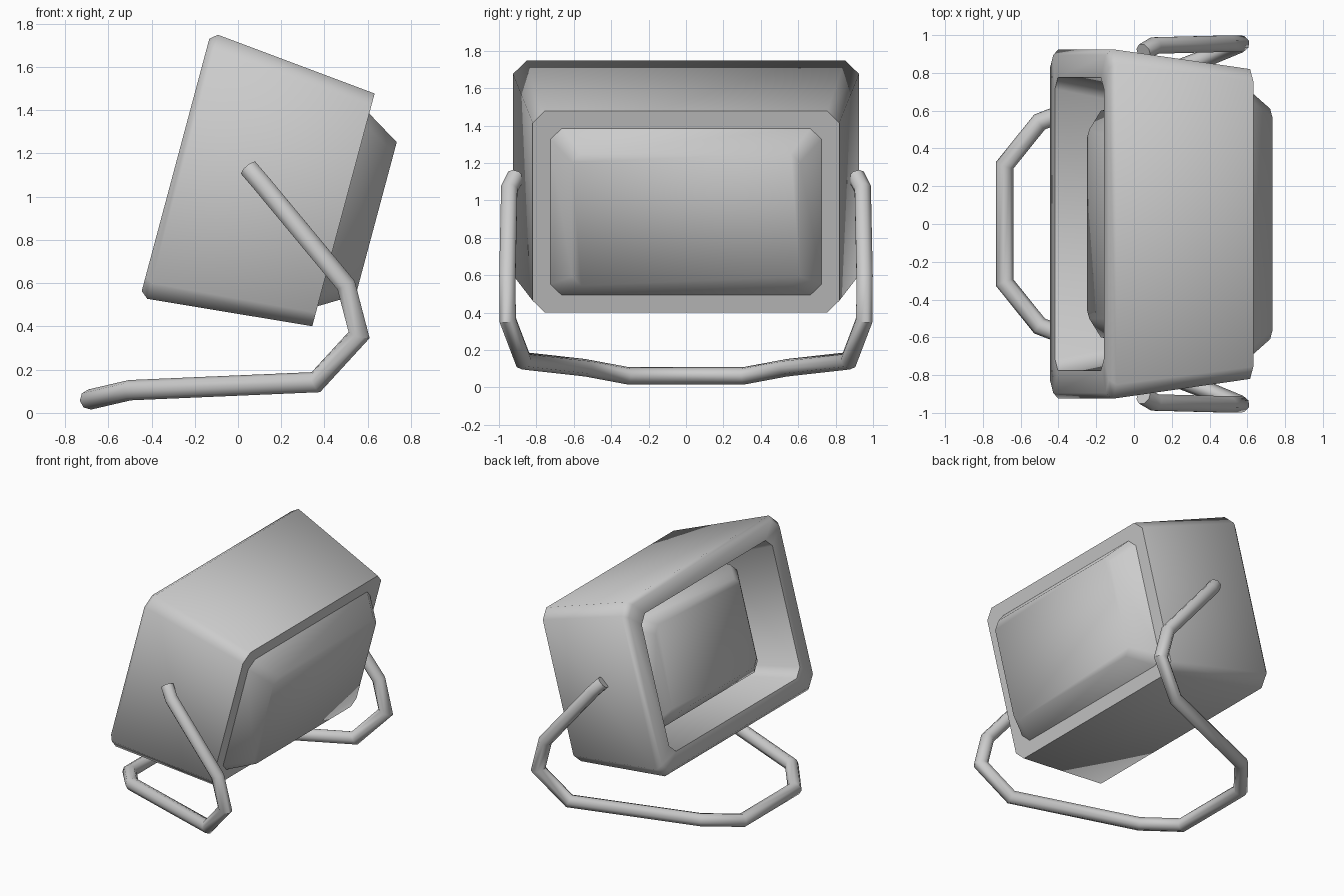
import bpy
import bmesh
import math
from mathutils import Matrix, Vector

cube = bpy.data.objects.get("Cube")
if cube:
    bpy.data.objects.remove(cube, do_unlink=True)

grey = bpy.data.materials.new("light_grey")
grey.use_nodes = True
grey.diffuse_color = (0.6, 0.6, 0.6, 1)
grey.node_tree.nodes["Principled BSDF"].inputs["Base Color"].default_value = (0.6, 0.6, 0.6, 1)

# The lamp head is tilted about the y axis
TILT = Matrix.Rotation(math.radians(15), 4, 'Y')
HEAD_HEIGHT = 1.033


def loft(name, rings, smooth_angle):
    """Skin a list of equal-length rings and cap both ends."""
    bm = bmesh.new()
    loops = [[bm.verts.new(p) for p in ring] for ring in rings]
    count = len(loops[0])
    for lower, upper in zip(loops, loops[1:]):
        for i in range(count):
            j = (i + 1) % count
            bm.faces.new((lower[i], lower[j], upper[j], upper[i]))
    bm.faces.new(loops[0])
    bm.faces.new(loops[-1])
    bmesh.ops.recalc_face_normals(bm, faces=bm.faces)
    mesh = bpy.data.meshes.new(name)
    bm.to_mesh(mesh)
    bm.free()
    mesh.materials.append(grey)
    obj = bpy.data.objects.new(name, mesh)
    bpy.context.collection.objects.link(obj)
    bpy.ops.object.select_all(action='DESELECT')
    obj.select_set(True)
    bpy.context.view_layer.objects.active = obj
    bpy.ops.object.shade_smooth_by_angle(angle=math.radians(smooth_angle))
    return obj


def clipped_rect(depth, half_width, half_height, clip):
    """Rectangle with cut corners, placed along the tilted head axis."""
    w, h, c = half_width, half_height, clip
    quarter = [(w, h - c), (w - c, h)]
    outline = quarter + [(-y, z) for y, z in reversed(quarter)]
    outline += [(-y, -z) for y, z in outline]
    return [TILT @ Vector((depth, y, z + HEAD_HEIGHT)) for y, z in outline]


def head_part(name, sections, smooth_angle):
    loft(name, [clipped_rect(*s) for s in sections], smooth_angle)


# Housing: recess floor, opening, rim, bevelled edge, tapered body
head_part("housing", [
    (-0.15, 0.69, 0.45, 0.06),
    (-0.576, 0.775, 0.50, 0.06),
    (-0.576, 0.895, 0.604, 0.07),
    (-0.542, 0.925, 0.632, 0.075),
    (0.228, 0.82, 0.557, 0.065),
], 50)

# Raised lens inside the recess
head_part("front_lens", [
    (-0.16, 0.64, 0.42, 0.06),
    (-0.37, 0.60, 0.39, 0.06),
    (-0.45, 0.50, 0.32, 0.05),
], 60)

# Tapered cover on the other face
head_part("rear_cover", [
    (0.22, 0.73, 0.466, 0.06),
    (0.385, 0.61, 0.366, 0.05),
], 60)


def tube(name, points, radius, sides):
    """Mitred tube along a path."""
    pts = [Vector(p) for p in points]
    dirs = [(b - a).normalized() for a, b in zip(pts, pts[1:])]
    side = dirs[0].cross(Vector((0, 1, 0))).normalized()
    up = dirs[0].cross(side)
    angles = [math.tau * (i + 0.5) / sides for i in range(sides)]
    ring = [pts[0] + radius * (math.cos(t) * side + math.sin(t) * up) for t in angles]
    rings = [ring]
    for i, d in enumerate(dirs):
        after = dirs[min(i + 1, len(dirs) - 1)]
        normal = (d + after).normalized()
        ring = [p + d * ((pts[i + 1] - p).dot(normal) / d.dot(normal)) for p in ring]
        rings.append(ring)
    return loft(name, rings, 50)


# Bent tube stand, mirrored across the centre
half = [
    (0.05, 0.91, 1.13),
    (0.11, 0.945, 1.06),
    (0.50, 0.955, 0.59),
    (0.56, 0.953, 0.36),
    (0.36, 0.87, 0.142),
    (-0.50, 0.54, 0.105),
    (-0.685, 0.31, 0.062),
]
tube("stand", half + [(x, -y, z) for x, y, z in reversed(half)], 0.047, 8)
